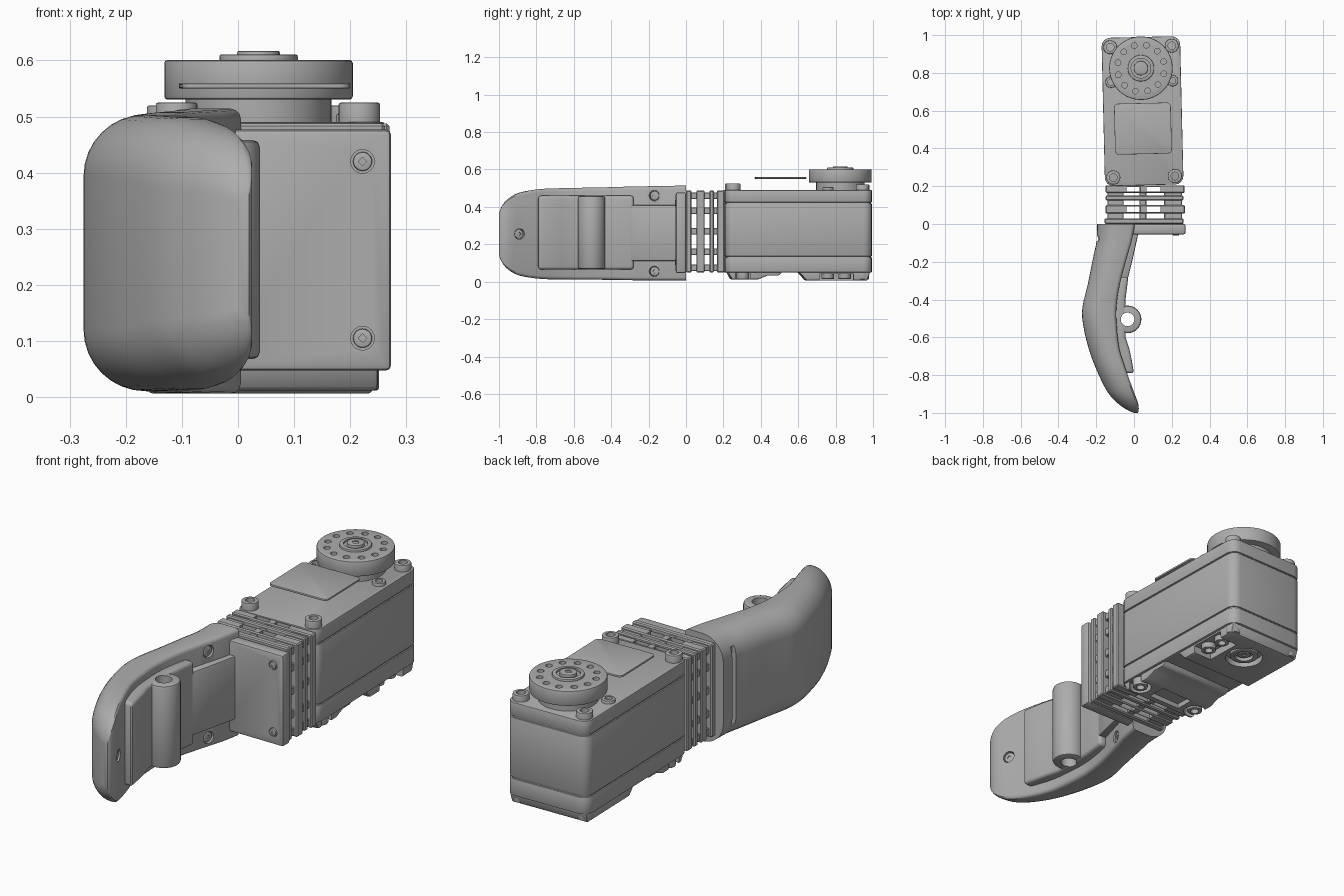
import bpy, bmesh, math
from mathutils import Matrix, Vector

if "Cube" in bpy.data.objects:
    bpy.data.objects.remove(bpy.data.objects["Cube"])

grey = bpy.data.materials.new("plain_grey")
grey.use_nodes = True
grey.diffuse_color = (0.42, 0.42, 0.42, 1)
grey.node_tree.nodes["Principled BSDF"].inputs["Base Color"].default_value = grey.diffuse_color


def make(name, bm):
    bmesh.ops.recalc_face_normals(bm, faces=bm.faces[:])
    mesh = bpy.data.meshes.new(name)
    bm.to_mesh(mesh)
    bm.free()
    mesh.materials.append(grey)
    ob = bpy.data.objects.new(name, mesh)
    bpy.context.collection.objects.link(ob)
    return ob


def apply(ob, mod):
    bpy.ops.object.select_all(action='DESELECT')
    bpy.context.view_layer.objects.active = ob
    ob.select_set(True)
    bpy.ops.object.modifier_apply(modifier=mod.name)


def bevel(ob, width, segments=2):
    mod = ob.modifiers.new("bevel", 'BEVEL')
    mod.width, mod.segments, mod.limit_method = width, segments, 'ANGLE'
    apply(ob, mod)
    return ob


def cut(ob, *cutters):
    for c in cutters:
        mod = ob.modifiers.new("cut", 'BOOLEAN')
        mod.operation, mod.object, mod.solver = 'DIFFERENCE', c, 'EXACT'
        apply(ob, mod)
        bpy.data.objects.remove(c)
    return ob


def prism(name, points, lo, hi, axis='z', width=0.0, segments=2):
    """Extrude an outline along z (points are x, y) or x (points are y, z)."""
    place = (lambda a, b, h: (a, b, h)) if axis == 'z' else (lambda a, b, h: (h, a, b))
    bm = bmesh.new()
    rings = [[bm.verts.new(place(a, b, h)) for a, b in points] for h in (lo, hi)]
    n = len(points)
    for ring in rings:
        bm.faces.new(ring)
    for i in range(n):
        j = (i + 1) % n
        bm.faces.new((rings[0][i], rings[0][j], rings[1][j], rings[1][i]))
    ob = make(name, bm)
    return bevel(ob, width, segments) if width else ob


def box(name, x, y, z, width=0.0, segments=2):
    return prism(name, [(x[0], y[0]), (x[1], y[0]), (x[1], y[1]), (x[0], y[1])], *z, 'z', width, segments)


def rounded(name, x, y, z, r, width=0.0):
    """Box with rounded upright corners."""
    pts = []
    for k, (cx, cy) in enumerate([(x[1] - r, y[1] - r), (x[0] + r, y[1] - r),
                                  (x[0] + r, y[0] + r), (x[1] - r, y[0] + r)]):
        for s in range(5):
            a = math.pi / 2 * (k + s / 4)
            pts.append((cx + r * math.cos(a), cy + r * math.sin(a)))
    return prism(name, pts, *z, 'z', width)


def disc(name, centre, r, depth, direction=(0, 0, 1), width=0.0, sides=32):
    """Cylinder starting at centre and reaching depth along direction."""
    d = Vector(direction).normalized()
    bm = bmesh.new()
    bmesh.ops.create_cone(bm, cap_ends=True, segments=sides, radius1=r, radius2=r, depth=depth,
                          matrix=Matrix.Translation(Vector(centre) + d * depth / 2)
                          @ d.to_track_quat('Z', 'Y').to_matrix().to_4x4())
    ob = make(name, bm)
    return bevel(ob, width) if width else ob


def screw(name, centre, r, direction, depth=0.012):
    ob = disc(name, centre, r, depth, direction, 0.003, 20)
    d = Vector(direction).normalized()
    tip = Vector(centre) + d * (depth - 0.004)
    return cut(ob, disc("slot_cutter", tip, r * 0.45, 0.02, direction, 0, 4))


# Finger pad: lofted D-shaped sections, y / outer x / inner x / half height
stations = [(-1.0, 0.0, 0.02, 0.11), (-0.985, -0.035, 0.025, 0.15), (-0.95, -0.085, 0.022, 0.19),
            (-0.89, -0.14, 0.0, 0.222), (-0.78, -0.195, -0.04, 0.24), (-0.66, -0.24, -0.078, 0.244),
            (-0.53, -0.27, -0.092, 0.246), (-0.44, -0.273, -0.093, 0.247), (-0.32, -0.245, -0.075, 0.25),
            (-0.17, -0.215, -0.035, 0.252), (-0.09, -0.198, -0.012, 0.253), (0.0, -0.195, 0.005, 0.254)]


def inner_x(y):
    for a, b in zip(stations, stations[1:]):
        if a[0] <= y <= b[0]:
            return a[2] + (b[2] - a[2]) * (y - a[0]) / (b[0] - a[0])


def spline(i, t):
    p = [stations[max(0, min(len(stations) - 1, i + k))] for k in (-1, 0, 1, 2)]
    return [0.5 * (2 * b + (c - a) * t + (2 * a - 5 * b + 4 * c - d) * t * t
                   + (3 * b - a - 3 * c + d) * t ** 3) for a, b, c, d in zip(*p)]


bm = bmesh.new()
rows = []
for i in range(len(stations) - 1):
    for s in range(3 if i < len(stations) - 2 else 4):
        y, xo, xi, h = spline(i, s / 3)
        mid = 0.26 - 0.006 * min(1, -y)
        thick = xi - xo
        r, q = min(0.11, thick * 0.75), min(0.018, thick * 0.15)
        outline = []
        for k in range(9):
            a = math.pi / 2 * k / 8
            outline.append((xo + r - r * math.cos(a), h - r + r * math.sin(a)))
        for k in range(4):
            a = math.pi / 2 * k / 3
            outline.append((xi - q + q * math.sin(a), h - q + q * math.cos(a)))
        full = outline + [(x, -z) for x, z in reversed(outline)]
        rows.append([bm.verts.new((x, y, mid + z)) for x, z in full])
for a, b in zip(rows, rows[1:]):
    for j in range(len(a)):
        k = (j + 1) % len(a)
        bm.faces.new((a[j], a[k], b[k], b[j]))
bm.faces.new(rows[0])
bm.faces.new(rows[-1])
pad = make("finger_pad", bm)
cut(pad, box("slot_cutter", (-0.25, -0.178), (-0.09, -0.065), (0.08, 0.45)))

# Pad backing: raised block, pin sleeve and neck that follow the inner curve
back = [(y, inner_x(y) - 0.02) for y in (-0.28, -0.4, -0.53, -0.66, -0.79)]
front = [(-0.79, 0.0), (-0.72, -0.012), (-0.66, -0.025), (-0.6, -0.045), (-0.53, -0.045), (-0.4, -0.045), (-0.28, -0.03)]
block = prism("pad_block", [(x, y) for y, x in back + front], 0.065, 0.46, 'z', 0.016, 3)
pin = (-0.034, -0.505, 0.0)
sleeve = disc("pin_sleeve", (pin[0], pin[1], 0.068), 0.073, 0.39, width=0.012)
for part in (pad, block, sleeve):
    cut(part, disc("pin_cutter", (pin[0], pin[1], -0.1), 0.036, 0.8))
neck = [(-0.1, -0.3), (-0.035, -0.3), (-0.01, -0.2), (0.022, -0.055), (0.022, 0.0), (-0.05, 0.0)]
prism("pad_neck", neck, 0.11, 0.41, 'z', 0.008)
for n, (y, z) in enumerate([(-0.17, 0.46), (-0.17, 0.055), (-0.89, 0.255)]):
    slope = (inner_x(y + 0.03) - inner_x(y - 0.03)) / 0.06
    normal = Vector((1, -slope, 0)).normalized()
    spot = Vector((inner_x(y), y, z))
    cut(pad, disc("screw_cutter", spot - normal * 0.02, 0.028, 0.06, normal))
    screw(f"pad_screw_{n}", spot - normal * 0.024, 0.025, normal, 0.018)

# Flexible coupling: mounting plate, upright plates and rows of ribs
plate = box("mount_plate", (-0.04, 0.273), (-0.055, 0.0), (0.047, 0.477), 0.01)
for z in (0.105, 0.42):
    cut(plate, disc("hole_cutter", (0.222, -0.07, z), 0.021, 0.022, (0, 1, 0)))
    screw("plate_screw", (0.222, -0.045, z), 0.017, (0, -1, 0), 0.015)
for n, (a, b, x0, x1) in enumerate([(0.0, 0.03, -0.155, 0.262), (0.055, 0.1, -0.15, 0.27),
                                    (0.125, 0.15, -0.15, 0.262), (0.165, 0.205, -0.15, 0.268)]):
    sheet = box(f"coupling_plate_{n}", (x0, x1), (a, b), (0.05, 0.488), 0.005, 1)
    if n in (1, 3):
        for x in (-0.005, 0.1):
            cut(sheet, box("window_cutter", (x - 0.035, x + 0.04), (a + 0.008, b - 0.008), (0, 0.6)))
for z in (0.075, 0.16, 0.27, 0.38, 0.46):
    for x0, x1 in ((-0.14, -0.055), (0.03, 0.065), (0.16, 0.255)):
        box("coupling_rib", (x0, x1), (0.01, 0.205), (z - 0.018, z + 0.018), 0.003, 1)

# Motor housing, built square to the axes and turned slightly afterwards
motor = []
cx, hw = 0.045, 0.208
side = (cx - hw, cx + hw)
motor.append(rounded("motor_middle", side, (0.205, 0.99), (0.136, 0.418), 0.045, 0.003))
motor.append(rounded("motor_seam_core", (side[0] + 0.006, side[1] - 0.006), (0.211, 0.984), (0.1, 0.45), 0.04))
motor.append(rounded("motor_lower", side, (0.205, 0.99), (0.05, 0.13), 0.045, 0.003))
motor.append(rounded("motor_upper", side, (0.205, 0.99), (0.424, 0.49), 0.045, 0.004))

cover = prism("top_cover", [(0.205, 0.47), (0.225, 0.495), (0.28, 0.525), (0.36, 0.552), (0.72, 0.556),
                            (0.78, 0.515), (0.8, 0.47)], side[0] + 0.004, side[1] - 0.004, 'x', 0.024, 2)
for s in (-1, 1):
    cut(cover, box("notch_cutter", sorted((cx + s * 0.11, cx + s * 0.3)), (0.1, 0.3), (0.491, 0.7)))
    cut(cover, box("notch_cutter", sorted((cx + s * 0.165, cx + s * 0.3)), (0.71, 0.9), (0.491, 0.7)))
motor += [cover, rounded("label_panel", (cx - 0.15, cx + 0.15), (0.37, 0.64), (0.55, 0.559), 0.02, 0.002)]

for s in (-1, 1):
    for n, (y, r, top) in enumerate([(0.25, 0.037, 0.525), (0.94, 0.036, 0.52), (0.755, 0.03, 0.505)]):
        x = cx + s * 0.163
        lug = disc("screw_lug", (x, y, 0.45), r, top - 0.45, width=0.004)
        motor.append(cut(lug, disc("hole_cutter", (x, y, 0.47), r * 0.55, 0.2)))
    # underside feet
    for y, r in ((0.3, 0.034), (0.94, 0.034)):
        foot = disc("lower_lug", (cx + s * 0.165, y, 0.07), r, 0.058, (0, 0, -1), 0.004)
        motor.append(cut(foot, disc("hole_cutter", (cx + s * 0.165, y, 0.04), r * 0.55, 0.1, (0, 0, -1))))

# Underside covers
under_front = prism("under_front", [(0.215, 0.06), (0.24, 0.012), (0.38, 0.012), (0.43, 0.032),
                                    (0.49, 0.032), (0.52, 0.06)], side[0] + 0.012, side[1] - 0.012, 'x', 0.008)
for s in (-1, 1):
    cut(under_front, disc("pocket_cutter", (cx + s * 0.165, 0.3, 0.05), 0.05, 0.1, (0, 0, -1)))
cut(under_front, box("pocket_cutter", (cx - 0.09, cx + 0.08), (0.27, 0.36), (-0.1, 0.035)))
under_rear = prism("under_rear", [(0.59, 0.06), (0.64, 0.006), (0.965, 0.006), (0.982, 0.06)],
                   side[0] + 0.012, side[1] - 0.012, 'x', 0.008)
hub = (0.042, 0.825)
cut(under_rear, disc("pocket_cutter", (*hub, 0.035), 0.085, 0.1, (0, 0, -1)),
    box("pocket_cutter", (cx + 0.1, cx + 0.3), (0.71, 0.89), (-0.1, 0.042)))
motor += [under_front, under_rear]
ring = disc("idler_ring", (*hub, 0.05), 0.065, 0.038, (0, 0, -1), 0.004)
motor.append(cut(ring, disc("ring_cutter", (*hub, 0.03), 0.042, 0.1, (0, 0, -1))))
motor.append(screw("idler_screw", (*hub, 0.05), 0.03, (0, 0, -1), 0.03))
for y in (0.755, 0.845):
    socket = disc("round_socket", (cx + 0.15, y, 0.06), 0.034, 0.045, (0, 0, -1), 0.004)
    motor.append(cut(socket, disc("hole_cutter", (cx + 0.15, y, 0.04), 0.018, 0.1, (0, 0, -1))))

# Output horn: drilled disc, hub and screw
motor.append(disc("horn_base", (*hub, 0.48), 0.13, 0.06))
horn = disc("output_horn", (*hub, 0.53), 0.168, 0.071, width=0.006, sides=64)
for n in range(12):
    a = math.tau * (n + 0.5) / 12
    cut(horn, disc("hole_cutter", (hub[0] + 0.125 * math.cos(a), hub[1] + 0.125 * math.sin(a), 0.575),
                   0.015, 0.1, sides=16))
motor.append(horn)
rim = disc("horn_hub", (*hub, 0.59), 0.07, 0.021, width=0.004)
motor.append(cut(rim, disc("rim_cutter", (*hub, 0.602), 0.052, 0.1)))
motor.append(screw("horn_screw", (*hub, 0.595), 0.038, (0, 0, 1), 0.022))

pivot = Vector((cx, 0.6, 0))
turn = Matrix.Translation(pivot) @ Matrix.Rotation(0.024, 4, 'Z') @ Matrix.Translation(-pivot)
for ob in motor:
    ob.data.transform(turn)

# Smooth shading with crisp edges
bpy.ops.object.select_all(action='DESELECT')
for ob in bpy.context.scene.objects:
    if ob.type == 'MESH':
        ob.select_set(True)
        bpy.context.view_layer.objects.active = ob
bpy.ops.object.shade_smooth_by_angle(angle=math.radians(32))
